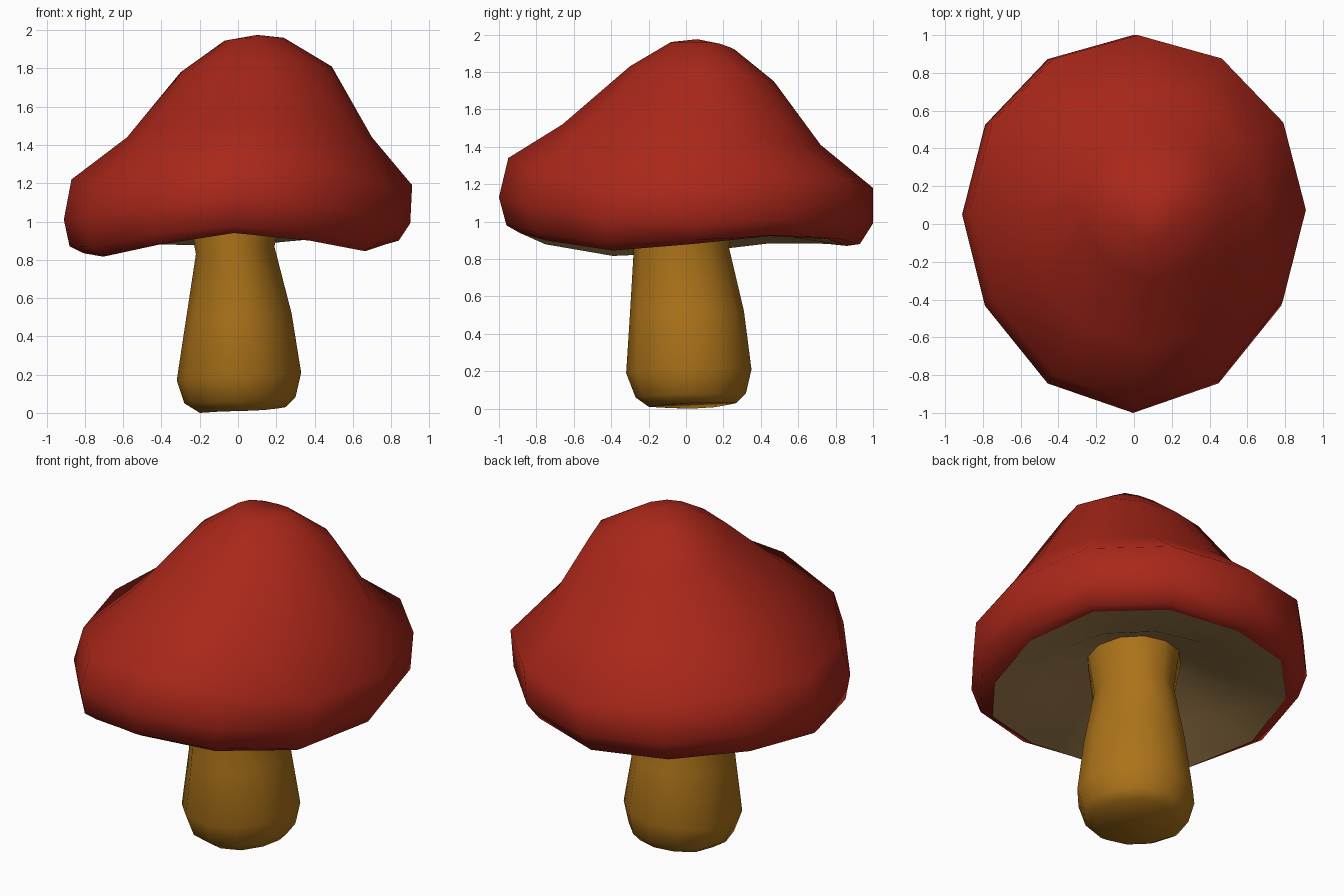
import bpy
import bmesh
from math import sin, cos, pi, radians

default_cube = bpy.data.objects.get("Cube")
if default_cube:
    bpy.data.objects.remove(default_cube, do_unlink=True)

SIDES = 12


def make_material(name, colour):
    material = bpy.data.materials.new(name)
    material.use_nodes = True
    material.diffuse_color = (*colour, 1)
    shader = material.node_tree.nodes["Principled BSDF"]
    shader.inputs["Base Color"].default_value = (*colour, 1)
    shader.inputs["Roughness"].default_value = 0.8
    return material


def lopsided_ring(section, lean=0.0, sway=0.0):
    """Oval of points through four extremes, each with its own height."""
    right, left, front, back, z_right, z_left, z_front, z_back = section
    centre_x = (left + right) / 2
    centre_y = (front + back) / 2 + lean
    points = []
    for i in range(SIDES):
        angle = 2 * pi * i / SIDES
        c, s = cos(angle), sin(angle)
        # The front half is slightly pointed
        if s > 0:
            y = centre_y + s * (back - centre_y)
        else:
            y = centre_y + abs(s) ** 1.12 * (front - centre_y)
        z_side = z_left if c > 0 else z_right
        z_end = z_back if s > 0 else z_front
        z = z_side * c * c + z_end * s * s
        z += sway * LIP_WAVE.get(i, 0)
        points.append((centre_x + c * (left - right) / 2, y, z))
    return points


def loft(name, rings, material, top=None, bottom=None):
    """Skin rings from the top down; each end is open, a pole or flat."""
    bm = bmesh.new()
    loops = [[bm.verts.new(p) for p in ring] for ring in rings]
    for upper, lower in zip(loops, loops[1:]):
        for i in range(SIDES):
            j = (i + 1) % SIDES
            bm.faces.new((upper[i], lower[i], lower[j], upper[j]))
    if top == "flat":
        bm.faces.new(loops[0])
    elif top:
        pole = bm.verts.new(top)
        for i in range(SIDES):
            bm.faces.new((pole, loops[0][i], loops[0][(i + 1) % SIDES]))
    if bottom == "flat":
        bm.faces.new(loops[-1][::-1])
    mesh = bpy.data.meshes.new(name)
    bm.to_mesh(mesh)
    bm.free()
    mesh.materials.append(material)
    part = bpy.data.objects.new(name, mesh)
    bpy.context.collection.objects.link(part)
    bpy.ops.object.select_all(action="DESELECT")
    part.select_set(True)
    bpy.context.view_layer.objects.active = part
    bpy.ops.object.shade_smooth_by_angle(angle=radians(65))
    return part


red = make_material("cap red", (0.4, 0.02, 0.01))
ochre = make_material("stem ochre", (0.41, 0.17, 0.01))
tan = make_material("underside tan", (0.37, 0.22, 0.075))

# Uneven droop of the cap edge, by corner
LIP_WAVE = {1: .045, 2: .035, 4: .02, 5: .04, 7: -.045, 8: -.035, 10: -.025, 11: -.05}

# Sections: right, left, front, back extents, then their heights
crown = [
    (-.07, .24, -.08, .26, 1.945, 1.96, 1.96, 1.92),
    (-.30, .49, -.30, .47, 1.78, 1.81, 1.83, 1.75),
    (-.58, .70, -.66, .72, 1.44, 1.44, 1.52, 1.41),
]
brim = [
    (-.87, .91, -.95, 1, 1.22, 1.19, 1.34, 1.18),
    (-.91, .90, -1, 1, 1.01, .99, 1.13, .99),
    (-.88, .84, -.96, .93, .87, .90, .98, .88),
]
lip = lopsided_ring((-.81, .77, -.89, .86, .835, .88, .94, .87), 0.05, 1)

# Cap
cap_rings = [lopsided_ring(s, 0.02) for s in crown]
cap_rings += [lopsided_ring(s, 0.05, sway) for s, sway in zip(brim, (1, 0.5, 0.7))]
loft("cap", cap_rings + [lip], red, top=(.10, .06, 1.975))

# Hollow underside of the cap: shallow outside, steeper near the stem
hollow = [
    (-.54, .52, -.56, .56, .93, .94, .97, .93),
    (-.20, .18, -.2, .2, 1.1, 1.1, 1.1, 1.1),
]
loft("cap_underside", [lip] + [lopsided_ring(s) for s in hollow], tan, bottom="flat")

# Stem
stalk = [
    (-.27, .25, -.29, .26, 1.1, 1.1, 1.1, 1.1),
    (-.22, .19, -.28, .23, .83, .87, .84, .86),
    (-.27, .28, -.30, .31, .50, .52, .50, .52),
    (-.32, .33, -.32, .35, .17, .21, .19, .21),
    (-.28, .30, -.27, .32, .05, .08, .06, .08),
    (-.20, .25, -.20, .27, 0, .03, .01, .03),
]
loft("stem", [lopsided_ring(s) for s in stalk], ochre, top="flat", bottom="flat")
